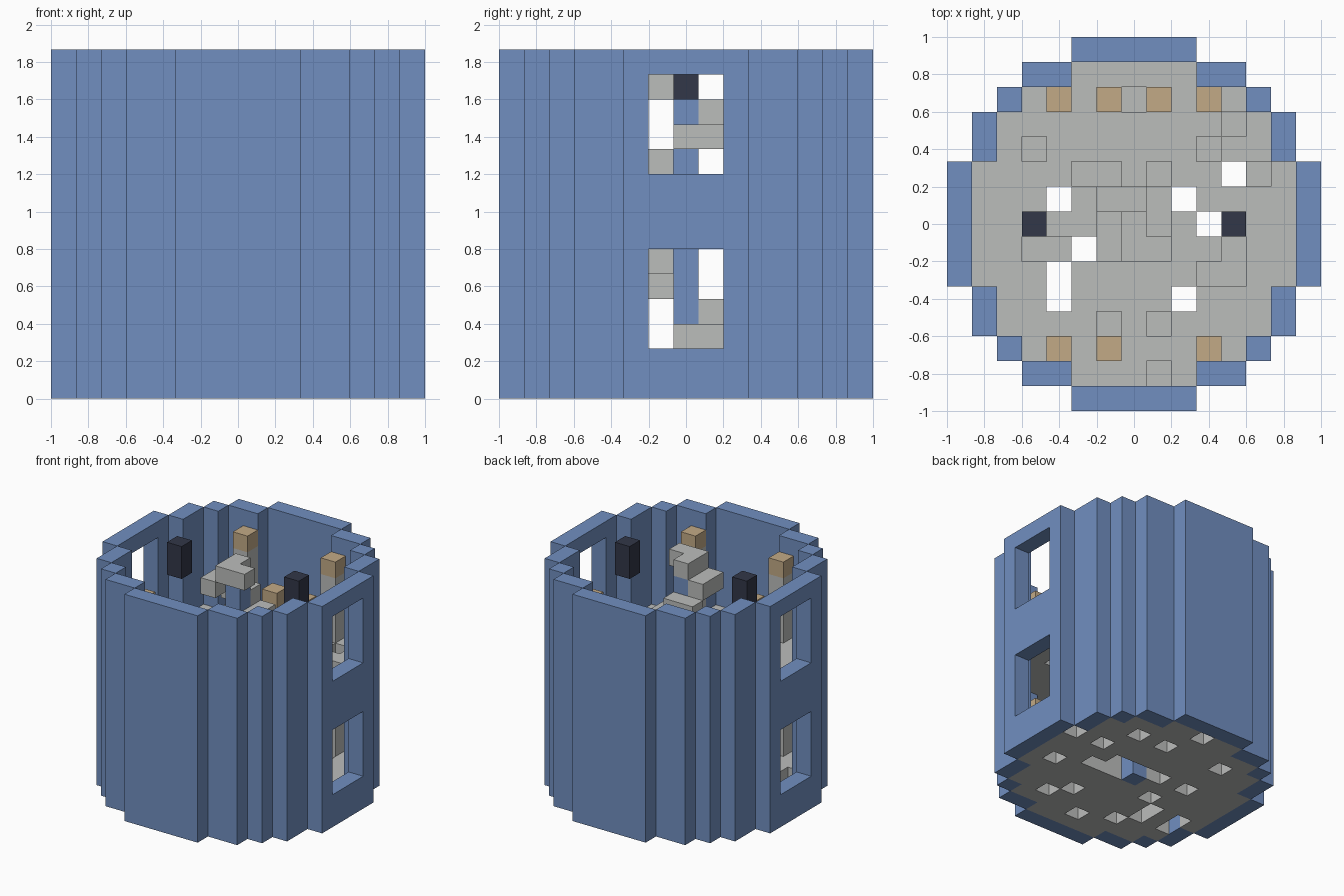
import bpy
import bmesh
from mathutils import Vector

cube = bpy.data.objects.get("Cube")
if cube:
    bpy.data.objects.remove(cube, do_unlink=True)

UNIT = 2 / 15          # edge of one block
HEIGHT = 14            # blocks from ground to rim
STOREY = 7             # blocks between the two floors
HALF_WIDTHS = [7, 7, 7, 6, 6, 5, 4, 2]   # round plan, by distance from the axis


def make_material(name, color):
    mat = bpy.data.materials.new(name)
    mat.use_nodes = True
    mat.diffuse_color = (*color, 1)
    mat.node_tree.nodes["Principled BSDF"].inputs["Base Color"].default_value = (*color, 1)
    return mat


blue = make_material("blue wall", (0.165, 0.275, 0.53))
grey = make_material("grey stone", (0.50, 0.51, 0.50))
tan = make_material("tan wood", (0.54, 0.40, 0.24))
black = make_material("dark lantern", (0.032, 0.038, 0.065))


def block_object(name, cells, mat):
    """Join unit blocks into one outer shell with large flat faces."""
    cells = set(cells)
    bm = bmesh.new()
    for cell in cells:
        center = Vector(cell) + Vector((0, 0, 0.5))
        for axis in range(3):
            for sign in (-1, 1):
                normal = Vector((0, 0, 0))
                normal[axis] = sign
                if tuple(int(a + b) for a, b in zip(cell, normal)) in cells:
                    continue
                u = Vector((0, 0, 0))
                u[(axis + 1) % 3] = 0.5
                v = normal.cross(u)
                mid = center + normal / 2
                corners = [mid - u - v, mid + u - v, mid + u + v, mid - u + v]
                bm.faces.new([bm.verts.new(c * UNIT) for c in corners])
    bmesh.ops.remove_doubles(bm, verts=bm.verts, dist=0.001)
    bmesh.ops.dissolve_limit(bm, angle_limit=0.01, verts=bm.verts, edges=bm.edges)
    mesh = bpy.data.meshes.new(name)
    bm.to_mesh(mesh)
    bm.free()
    mesh.materials.append(mat)
    obj = bpy.data.objects.new(name, mesh)
    bpy.context.collection.objects.link(obj)
    return obj


def inside(i, j):
    return abs(j) <= 7 and abs(i) <= HALF_WIDTHS[abs(j)]


def is_wall(i, j):
    around = ((i + 1, j), (i - 1, j), (i, j + 1), (i, j - 1))
    return inside(i, j) and not all(inside(*n) for n in around)


def is_window(i, j, k):
    return abs(i) == 7 and abs(j) <= 1 and 2 <= k % STOREY <= 5


def column(i, j, low, high):
    return [(i, j, k) for k in range(low, high)]


plan = [(i, j) for i in range(-7, 8) for j in range(-7, 8) if inside(i, j)]
room = [p for p in plan if not is_wall(*p)]

# Round outer wall with two windows on each side
block_object("tower_wall", [(i, j, k) for i, j in plan if is_wall(i, j)
                            for k in range(HEIGHT) if not is_window(i, j, k)], blue)

# Broken floors
shared_holes = {(-3, 1), (2, 1), (3, 0), (4, 2), (-2, -1), (-3, -2), (-3, -3), (2, -3)}
lower_holes = {(6, 2), (3, 4), (1, 4), (0, 6), (5, -1), (-3, 4), (-5, -2), (-5, -3),
               (-2, -4), (0, -5), (3, -4), (2, 0), (1, 0), (1, 1), (0, 1), (-1, 1)}
upper_holes = {(-4, 3), (-2, 2), (-1, 2), (0, 5), (1, 2), (3, 3), (4, 4), (5, 2),
               (4, -1), (3, -2), (4, -2), (-4, -1), (-3, -1), (-1, -4), (1, -4),
               (1, -6), (0, -1), (1, -1), (1, 0), (1, 1)}
for name, level, holes in (("lower_floor", 0, lower_holes),
                           ("upper_floor", STOREY, upper_holes)):
    cells = [(i, j, level) for i, j in room
             if (i, j) not in holes | shared_holes and (i, j) != (0, 0)]
    block_object(name, cells, grey)

# Spiral stair around a central post, two blocks to a step
block_object("stair_post", column(0, 0, 0, HEIGHT - 1), blue)
steps = [((-1, 0), (-1, -1)), ((0, -1), (1, -1)), ((1, 0), (1, 1)), ((0, 1), (-1, 1))]
stair = [(i, j, k) for k in range(1, HEIGHT) if k != STOREY for i, j in steps[k % 4]]
block_object("spiral_stair", stair + [(0, 0, HEIGHT - 1)], grey)

# Stone pillars with wooden caps on both storeys
tall = [(i, j) for i in (-3, 3) for j in (-5, 5)]
short = [(-1, 5), (1, 5), (-1, -5)]
for storey, level in (("lower", 1), ("upper", STOREY + 1)):
    for number, (i, j) in enumerate(tall + short):
        top = level + (4 if (i, j) in tall else 1)
        block_object(f"{storey}_pillar_{number}", column(i, j, level, top), grey)
        block_object(f"{storey}_pillar_cap_{number}", [(i, j, top)], tan)

# Hanging lanterns
for side, i in (("right", -4), ("left", 4)):
    block_object(f"lantern_{side}", column(i, 0, HEIGHT - 2, HEIGHT), black)
